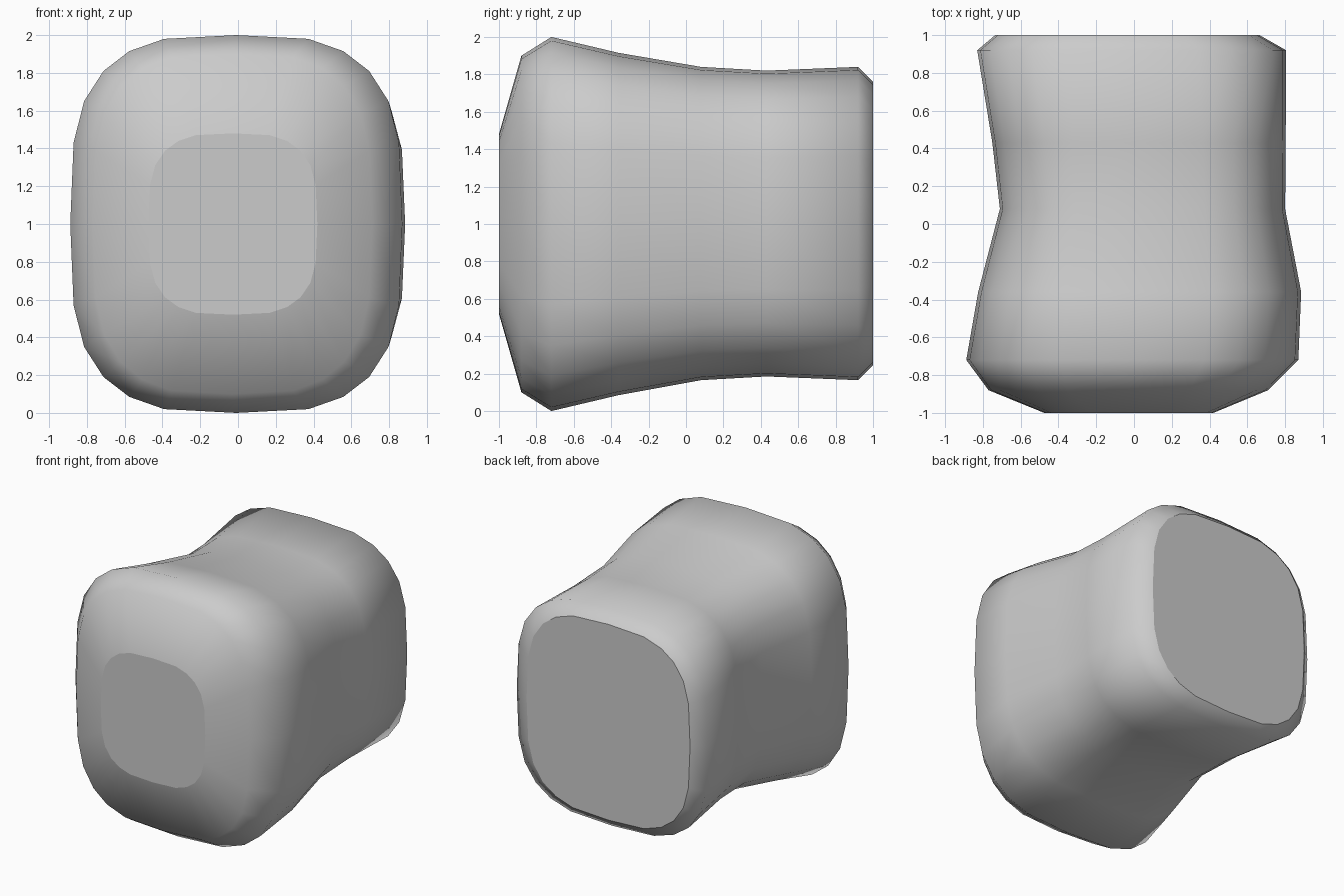
import bpy, bmesh

if "Cube" in bpy.data.objects:
    bpy.data.objects.remove(bpy.data.objects["Cube"])

# quarter of the rounded cross-section (unit half-width, unit half-height)
QUARTER = [(0, 1), (.435, .98), (.645, .915), (.80, .81), (.917, .65), (.98, .43), (1, 0)]
right = QUARTER + [(x, -z) for x, z in QUARTER[-2::-1]]
outline = right + [(-x, z) for x, z in right[-2:0:-1]]

# stations along the body: y, left x, right x, bottom z, top z
STATIONS = [
    (-1.00, -.475, .42, .52, 1.48),
    (-.88, -.77, .71, .10, 1.90),
    (-.72, -.888, .87, .00, 2.00),
    (-.36, -.825, .885, .085, 1.915),
    (.08, -.71, .80, .165, 1.84),
    (.43, -.75, .803, .185, 1.82),
    (.92, -.83, .805, .165, 1.84),
    (1.00, -.735, .665, .245, 1.76),
]

# waisted body lofted through the stations
bm = bmesh.new()
rings = []
for y, x0, x1, z0, z1 in STATIONS:
    cx, cz, hx, hz = (x0 + x1) / 2, (z0 + z1) / 2, (x1 - x0) / 2, (z1 - z0) / 2
    rings.append([bm.verts.new((cx + px * hx, y, cz + pz * hz)) for px, pz in outline])
n = len(outline)
for a, b in zip(rings, rings[1:]):
    for i in range(n):
        j = (i + 1) % n
        bm.faces.new((a[i], a[j], b[j], b[i])).smooth = True

# flat end faces
bm.faces.new(rings[0])
bm.faces.new(rings[-1])
bmesh.ops.recalc_face_normals(bm, faces=bm.faces)

mesh = bpy.data.meshes.new("waisted_block")
bm.to_mesh(mesh)
bm.free()
bpy.context.collection.objects.link(bpy.data.objects.new("waisted_block", mesh))
